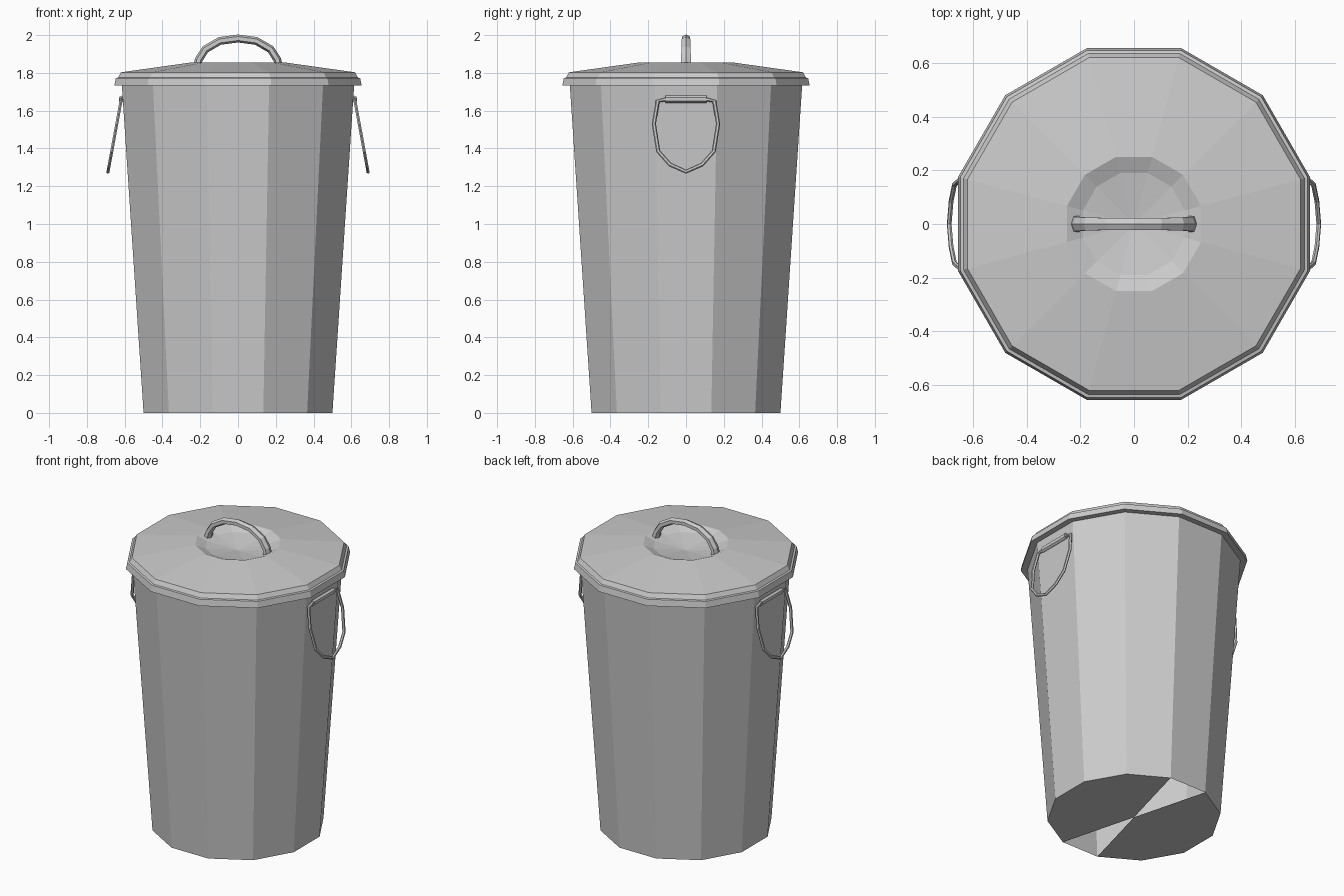
import bpy, bmesh, math
from mathutils import Vector

if "Cube" in bpy.data.objects:
    bpy.data.objects.remove(bpy.data.objects["Cube"])

N = 12
K = 1 / math.cos(math.pi / N)  # apothem -> corner radius


def finish(name, bm):
    me = bpy.data.meshes.new(name)
    bm.to_mesh(me)
    bm.free()
    ob = bpy.data.objects.new(name, me)
    bpy.context.collection.objects.link(ob)
    return ob


def lathe(bm, profile):
    """Revolve (apothem, z) points into N flat sides; apothem 0 is a centre point."""
    rings = []
    for r, z in profile:
        if r == 0:
            rings.append([bm.verts.new((0, 0, z))] * N)
        else:
            rings.append([bm.verts.new((r * K * math.cos(a), r * K * math.sin(a), z))
                          for a in ((i + 0.5) * 2 * math.pi / N for i in range(N))])
    for a, b in zip(rings, rings[1:]):
        for i in range(N):
            j = (i + 1) % N
            quad = list(dict.fromkeys([a[i], a[j], b[j], b[i]]))
            bm.faces.new(quad)


def tube(bm, path, side, half_w, half_t, sides=6, closed=False):
    """Sweep a faceted oval along a planar path; side is the plane's normal."""
    pts = [Vector(p) for p in path]
    side = Vector(side).normalized()
    n = len(pts)
    rings = []
    for i, p in enumerate(pts):
        if closed:
            a, b = pts[i - 1], pts[(i + 1) % n]
        else:
            a, b = pts[max(i - 1, 0)], pts[min(i + 1, n - 1)]
        out = (b - a).normalized().cross(side)
        w = half_w[i] if isinstance(half_w, list) else half_w
        rings.append([bm.verts.new(p + side * w * math.cos(t) + out * half_t * math.sin(t))
                      for t in ((k + 0.5) * 2 * math.pi / sides for k in range(sides))])
    for i in range(n if closed else n - 1):
        a, b = rings[i], rings[(i + 1) % n]
        for k in range(sides):
            m = (k + 1) % sides
            bm.faces.new((a[k], a[m], b[m], b[k]))
    if not closed:
        bm.faces.new(rings[0])
        bm.faces.new(rings[-1])
    bmesh.ops.recalc_face_normals(bm, faces=bm.faces)


# Tapered bin body; the base fan has two open wedges, front and back
bm = bmesh.new()
lathe(bm, [(0, 0), (0.5, 0), (0.615, 1.735)])
wedges = [f for f in bm.faces if len(f.verts) == 3
          and abs(f.calc_center_median().x) < 0.01]
bmesh.ops.delete(bm, geom=wedges, context='FACES')
finish("bin_body", bm)

# Lid with stepped rim and shallow central dish
bm = bmesh.new()
lathe(bm, [(0.612, 1.735), (0.655, 1.732), (0.647, 1.772), (0.635, 1.775),
           (0.62, 1.803), (0.25, 1.855), (0.19, 1.83), (0, 1.80)])
finish("lid", bm)

# Arched lid handle with flared feet
half = [(0.215, 1.835), (0.208, 1.87), (0.173, 1.925), (0.097, 1.969)]
path = [(-x, 0, z) for x, z in half] + [(0, 0, 1.982)] + [(x, 0, z) for x, z in half[::-1]]
widths = [0.034, 0.03, 0.028, 0.026, 0.025, 0.026, 0.028, 0.03, 0.034]
bm = bmesh.new()
tube(bm, path, (0, 1, 0), widths, 0.021)
finish("lid_handle", bm)

# Hanging side handles and the sleeves that hold them
loop = [(0.105, 1.66), (0.15, 1.65), (0.17, 1.53), (0.147, 1.385), (0.085, 1.315)]
loop = loop + [(0, 1.277)] + [(-y, z) for y, z in loop[::-1]]
for s, label in ((1, "right"), (-1, "left")):
    bm = bmesh.new()
    tube(bm, [(s * (0.618 + (1.66 - z) * 0.183), y, z) for y, z in loop],
         (s, 0, 0.183), 0.009, 0.011, closed=True)
    finish("side_handle_" + label, bm)
    bm = bmesh.new()
    tube(bm, [(s * 0.618, -0.108, 1.66), (s * 0.618, 0.108, 1.66)],
         (1, 0, 0), 0.015, 0.02)
    finish("handle_sleeve_" + label, bm)

# Consistent outward normals on the open shells
for name in ("bin_body", "lid"):
    me = bpy.data.objects[name].data
    bm = bmesh.new()
    bm.from_mesh(me)
    bmesh.ops.recalc_face_normals(bm, faces=bm.faces)
    probe = max(bm.faces, key=lambda f: f.calc_center_median().xy.length)
    if probe.normal.xy.dot(probe.calc_center_median().xy) < 0:
        bmesh.ops.reverse_faces(bm, faces=bm.faces)
    bm.to_mesh(me)
    bm.free()
